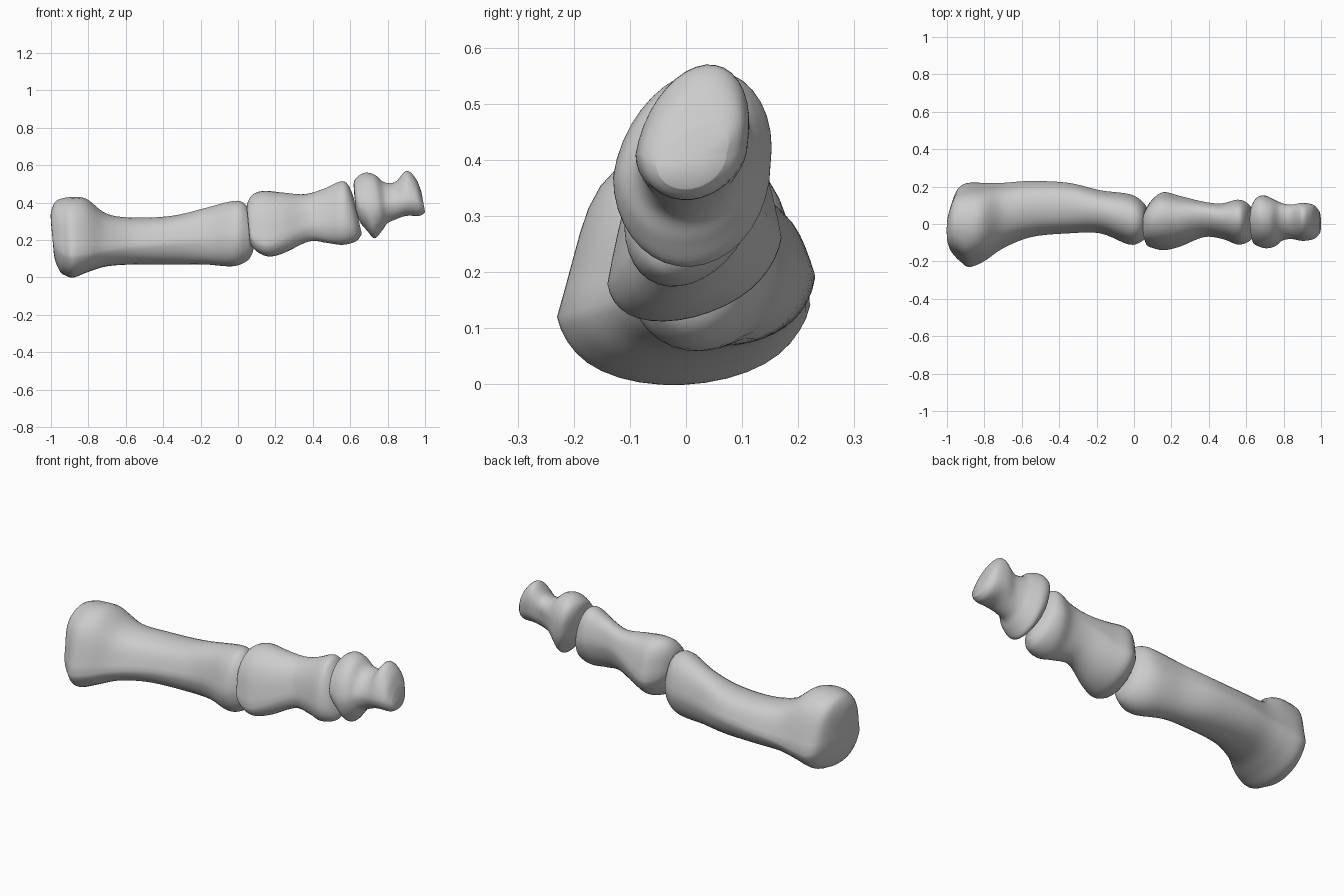
import bpy
import bmesh
from math import cos, sin, pi
from mathutils import Vector

SIDES = 36      # points around each bone
STEPS = 5       # rings between two neighbouring sections
SCALE = 0.01    # sections are written in hundredths

default_cube = bpy.data.objects.get("Cube")
if default_cube:
    bpy.data.objects.remove(default_cube, do_unlink=True)


def make_material(name, colour):
    material = bpy.data.materials.new(name)
    material.use_nodes = True
    material.diffuse_color = colour
    shader = next(n for n in material.node_tree.nodes if n.type == "BSDF_PRINCIPLED")
    shader.inputs["Base Color"].default_value = colour
    return material


def catmull_rom(before, start, end, after, t):
    """Smoothly blend one section value between start and end."""
    return 0.5 * (2 * start + (end - before) * t
                  + (2 * before - 5 * start + 4 * end - after) * t ** 2
                  + (3 * start - before - 3 * end + after) * t ** 3)


def refine(sections):
    """Insert smoothly interpolated sections between the given ones."""
    padded = [sections[0]] + sections + [sections[-1]]
    result = []
    for window in zip(padded, padded[1:], padded[2:], padded[3:]):
        for step in range(STEPS):
            t = step / STEPS
            result.append([catmull_rom(*values, t) for values in zip(*window)])
    result.append(sections[-1])
    return result


def section_ring(section, lean, pinch, top_shift):
    """Tilted egg-shaped cross-section, widest at z_side, with pinched flanks."""
    x_top, x_low, z_top, z_low, y_front, y_back, z_side = section
    y_mid, y_half = (y_front + y_back) / 2, (y_back - y_front) / 2
    ring = []
    for i in range(SIDES):
        angle = 2 * pi * i / SIDES
        across, up = cos(angle), sin(angle)
        reach = z_top - z_side if up > 0 else z_side - z_low
        z = z_side + up * reach + across * lean
        x = x_low + (x_top - x_low) * (z - z_low) / (z_top - z_low)
        y = y_mid + top_shift * max(up, 0)
        # Hollow flanks above the side corners, fuller shoulders near the top
        flank = abs(sin(2 * angle)) * (abs(across) - abs(up))
        y += across * y_half * (1 - pinch * flank * (1.8 if up > 0 else 0.6))
        ring.append(Vector((x, y, z)) * SCALE)
    return ring


def build_bone(name, sections, material, lean=0, pinch=0, top_shift=0):
    bm = bmesh.new()
    refined = refine(sections)
    rings = []
    for index, section in enumerate(refined):
        # The flared base is pinched most, the head stays round
        fade = (1 - index / len(refined)) ** 0.7
        points = section_ring(section, lean, pinch * fade, top_shift)
        rings.append([bm.verts.new(point) for point in points])
    # Skin between rings
    for ring, following in zip(rings, rings[1:]):
        for i in range(SIDES):
            j = (i + 1) % SIDES
            bm.faces.new((ring[i], ring[j], following[j], following[i]))
    # Joint surfaces at both ends
    for ring in (rings[0], rings[-1]):
        centre = sum((v.co for v in ring), Vector()) / SIDES
        pole = bm.verts.new(centre)
        for i in range(SIDES):
            bm.faces.new((ring[i], ring[(i + 1) % SIDES], pole))
    bmesh.ops.recalc_face_normals(bm, faces=bm.faces)
    for face in bm.faces:
        face.smooth = True
    mesh = bpy.data.meshes.new(name)
    bm.to_mesh(mesh)
    bm.free()
    mesh.materials.append(material)
    bone = bpy.data.objects.new(name, mesh)
    bpy.context.collection.objects.link(bone)
    return bone


bone_grey = make_material("bone_grey", (0.6, 0.6, 0.6, 1))

# Columns: x_top, x_low, z_top, z_low, y_front, y_back, z_side
# Long bone with a flared base, a bowed shaft and a rounded head
near_sections = [
    (-100, -99, 29, 19, -8, -1, 23),
    (-100, -98, 35, 10, -13, 6, 19),
    (-98, -95, 40, 3, -17, 15, 16),
    (-95, -92, 42, 1, -20, 20, 14),
    (-89, -88, 43, 0, -23, 22, 13),
    (-81, -80, 42, 3, -20, 22, 14),
    (-70, -70, 34, 6, -13, 22, 16),
    (-55, -55, 32, 7, -7, 23, 18),
    (-35, -35, 33, 7, -5, 22, 20),
    (-18, -18, 37, 7, -5, 18, 21),
    (-2, -3, 41, 6, -11, 16, 22),
    (4, 5, 39, 9, -9, 12, 23),
    (6, 8, 34, 14, -6, 8, 23),
    (7, 8, 28, 18, -2, 4, 23),
]

# Short middle bone with a waist and a tilted head
middle_sections = [
    (5, 6, 34, 22, -6, 2, 27),
    (5, 7, 39, 18, -11, 7, 26),
    (8, 11, 44, 14, -13, 13, 23),
    (14, 17, 46, 12, -14, 17, 22),
    (24, 25, 45, 14, -12, 15, 25),
    (36, 38, 44, 20, -7, 12, 31),
    (46, 48, 47, 19, -8, 11, 32),
    (55, 56, 51, 18, -11, 13, 32),
    (59, 63, 49, 20, -9, 11, 32),
    (62, 66, 42, 24, -4, 6, 33),
]

# Small end bone with a wide base, a narrow neck and a blunt tip
tip_sections = [
    (62, 63, 46, 36, -5, 3, 41),
    (62, 65, 51, 30, -10, 9, 40),
    (64, 69, 54, 25, -12, 14, 39),
    (68, 73, 56, 21, -13, 15, 38),
    (73, 77, 55, 25, -12, 13, 39),
    (78, 80, 51, 29, -9, 11, 40),
    (84, 84, 51, 31, -8, 10, 41),
    (90, 90, 57, 33, -9, 11, 42),
    (95, 97, 53, 33, -8, 10, 42),
    (98, 100, 46, 35, -5, 7, 40),
]

build_bone("near_finger_bone", near_sections, bone_grey, lean=1, pinch=0.13)
build_bone("middle_finger_bone", middle_sections, bone_grey, lean=4, pinch=0.1)
build_bone("fingertip_bone", tip_sections, bone_grey, lean=1, top_shift=2.5)
